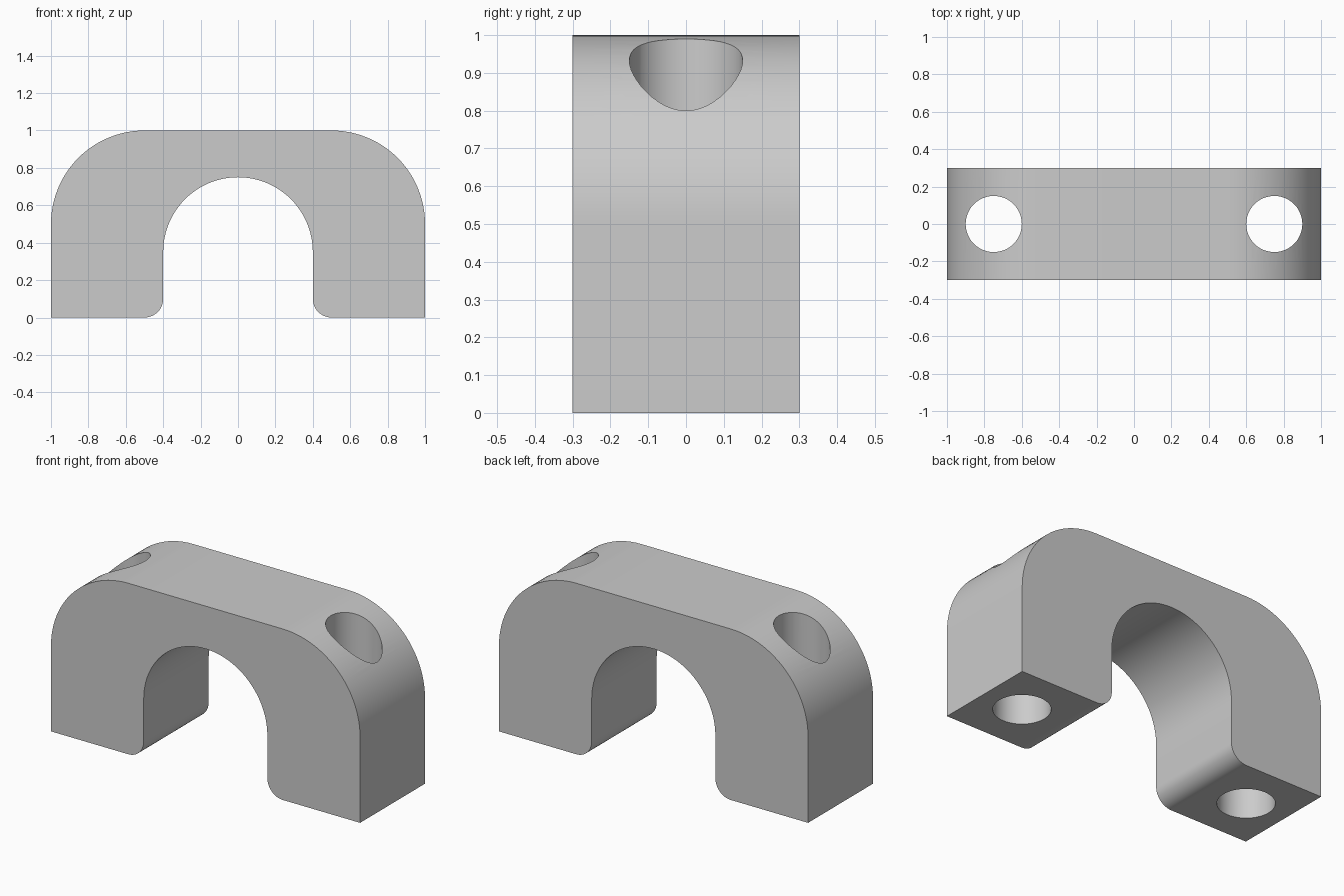
import bpy, bmesh
from math import sin, cos, radians

if "Cube" in bpy.data.objects:
    bpy.data.objects.remove(bpy.data.objects["Cube"])

DEPTH = 0.6


def arc(cx, cz, r, a0, a1, n):
    """Points of an arc in the x-z plane, angles in degrees."""
    return [(cx + r * cos(radians(a0 + (a1 - a0) * i / n)),
             cz + r * sin(radians(a0 + (a1 - a0) * i / n))) for i in range(n + 1)]


# Arch-shaped bridge profile, counter-clockwise seen from the front
profile = [(1, 0)]
profile += arc(0.5, 0.5, 0.5, 0, 90, 24)        # right shoulder
profile += arc(-0.5, 0.5, 0.5, 90, 180, 24)     # left shoulder
profile += [(-1, 0)]
profile += arc(-0.5, 0.1, 0.1, -90, 0, 12)      # left inner foot fillet
profile += arc(0, 0.35, 0.4, 180, 0, 48)        # arch opening
profile += arc(0.5, 0.1, 0.1, 180, 270, 12)     # right inner foot fillet

bm = bmesh.new()
front = bm.faces.new([bm.verts.new((x, -DEPTH / 2, z)) for x, z in profile])
ext = bmesh.ops.extrude_face_region(bm, geom=[front], use_keep_orig=True)
bmesh.ops.translate(bm, vec=(0, DEPTH, 0),
                    verts=[v for v in ext["geom"] if isinstance(v, bmesh.types.BMVert)])
bmesh.ops.recalc_face_normals(bm, faces=bm.faces)
mesh = bpy.data.meshes.new("arched_bracket")
bm.to_mesh(mesh)
bm.free()
bracket = bpy.data.objects.new("arched_bracket", mesh)
bpy.context.collection.objects.link(bracket)

# Vertical bolt holes through both legs
for side, name in ((-1, "left_hole_cutter"), (1, "right_hole_cutter")):
    bpy.ops.mesh.primitive_cylinder_add(vertices=48, radius=0.15, depth=2,
                                        location=(side * 0.75, 0, 0.5))
    cutter = bpy.context.object
    cutter.name = name
    cutter.hide_render = True
    mod = bracket.modifiers.new(name, "BOOLEAN")
    mod.operation = "DIFFERENCE"
    mod.solver = "EXACT"
    mod.object = cutter
    bpy.context.view_layer.objects.active = bracket
    bpy.ops.object.modifier_apply(modifier=name)
    bpy.data.objects.remove(cutter)

# Smooth curved surfaces, sharp edges kept
bpy.ops.object.select_all(action="DESELECT")
bracket.select_set(True)
bpy.context.view_layer.objects.active = bracket
bpy.ops.object.shade_smooth_by_angle(angle=radians(20))
